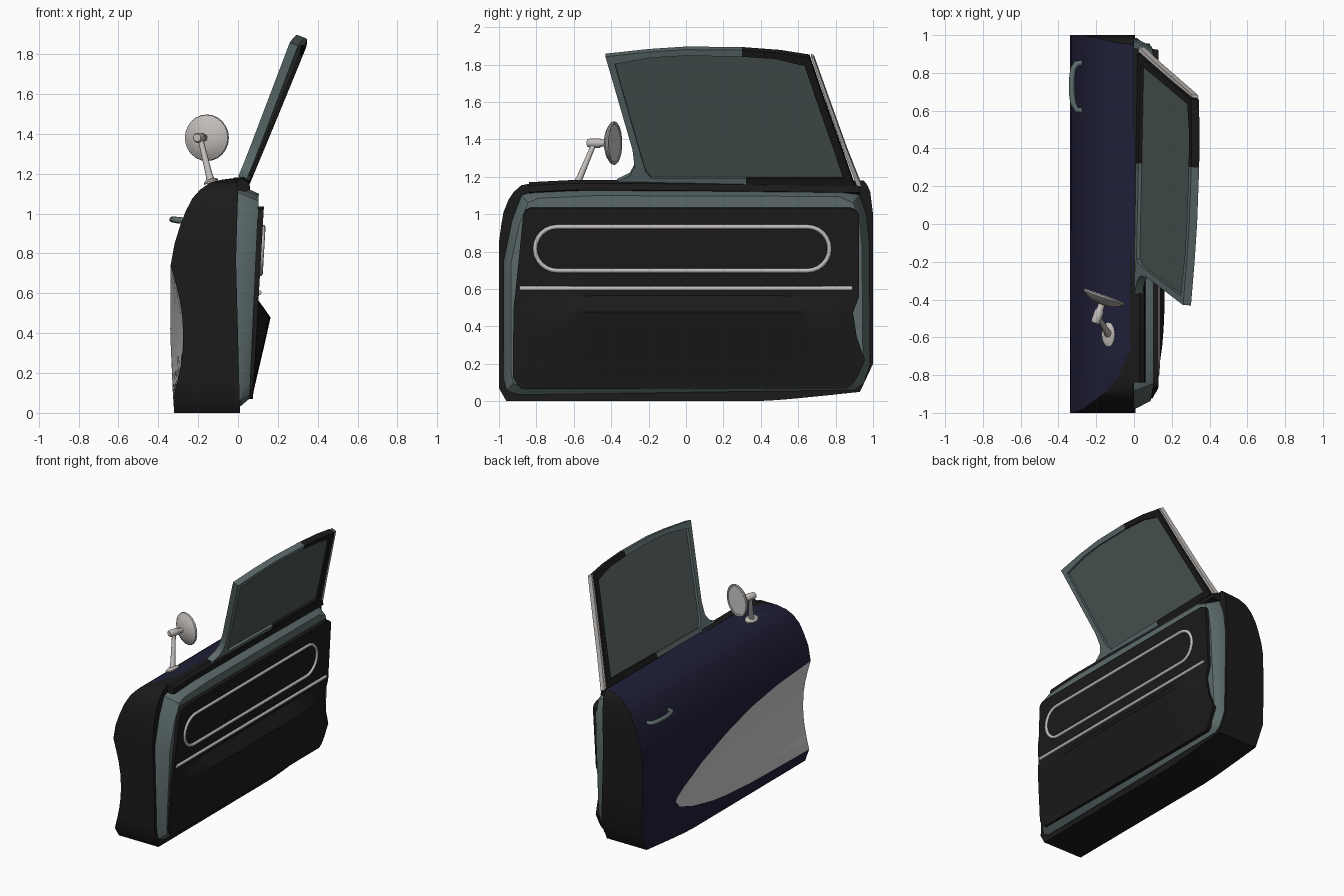
import bpy, bmesh, math
from mathutils import Vector

if "Cube" in bpy.data.objects:
    bpy.data.objects.remove(bpy.data.objects["Cube"])


def mat(name, r, g, b):
    m = bpy.data.materials.new(name)
    m.diffuse_color = (r, g, b, 1)
    m.use_nodes = True
    m.node_tree.nodes["Principled BSDF"].inputs["Base Color"].default_value = m.diffuse_color
    return m


NAVY = mat("navy paint", .014, .014, .04)
BLACK = mat("black trim", .0105, .0105, .0105)
TEAL = mat("grey teal", .11, .15, .15)
GLASS = mat("window glass", .075, .1, .095)
CHROME = mat("chrome", .53, .5, .48)
SILVER = mat("silver cove", .62, .62, .62)


def interp(table, v):
    if v <= table[0][0]:
        return table[0][1]
    for (a, p), (b, q) in zip(table, table[1:]):
        if v <= b:
            return p + (q - p) * (v - a) / (b - a)
    return table[-1][1]


def finish(bm, name, mats, thick=0, angle=35):
    bmesh.ops.remove_doubles(bm, verts=bm.verts, dist=1e-4)
    bmesh.ops.recalc_face_normals(bm, faces=bm.faces)
    me = bpy.data.meshes.new(name)
    bm.to_mesh(me)
    bm.free()
    ob = bpy.data.objects.new(name, me)
    bpy.context.collection.objects.link(ob)
    for m in mats:
        me.materials.append(m)
    bpy.ops.object.select_all(action='DESELECT')
    ob.select_set(True)
    bpy.context.view_layer.objects.active = ob
    if thick:
        s = ob.modifiers.new("thickness", 'SOLIDIFY')
        s.thickness, s.offset = thick, 0
        bpy.ops.object.modifier_apply(modifier=s.name)
    bpy.ops.object.shade_smooth_by_angle(angle=math.radians(angle))
    return ob


def grid(bm, rows, pick=lambda i, j: 0):
    vs = [[bm.verts.new(p) for p in r] for r in rows]
    for i in range(len(vs) - 1):
        for j in range(len(vs[0]) - 1):
            f = bm.faces.new((vs[i][j], vs[i][j + 1], vs[i + 1][j + 1], vs[i + 1][j]))
            f.material_index = pick(i, j)


def strip(name, a, b, m, thick, fx):
    """Plate between two (y, z) edges, laid on the surface x = fx(y, z)."""
    bm = bmesh.new()
    grid(bm, [[(fx(y, z), y, z) for y, z in e] for e in (a, b)])
    return finish(bm, name, [m], thick)


def lathe(name, prof, loc, axis, m, n=24):
    """Turn (radius, height) points about an axis starting at loc."""
    q = Vector(axis).to_track_quat('Z', 'Y')
    bm = bmesh.new()
    grid(bm, [[Vector(loc) + q @ Vector((r * math.cos(2 * math.pi * k / n), r * math.sin(2 * math.pi * k / n), h))
               for k in range(n + 1)] for r, h in prof])
    return finish(bm, name, [m])


def tube(name, pts, radius, m, cyclic=False):
    cu = bpy.data.curves.new(name, 'CURVE')
    cu.dimensions, cu.bevel_depth, cu.bevel_resolution, cu.use_fill_caps = '3D', radius, 2, True
    sp = cu.splines.new('POLY')
    sp.points.add(len(pts) - 1)
    for p, c in zip(sp.points, pts):
        p.co = (*c, 1)
    sp.use_cyclic_u = cyclic
    cu.materials.append(m)
    ob = bpy.data.objects.new(name, cu)
    bpy.context.collection.objects.link(ob)
    bpy.ops.object.select_all(action='DESELECT')
    ob.select_set(True)
    bpy.context.view_layer.objects.active = ob
    bpy.ops.object.convert(target='MESH')


# Door shell: outer skin with a scooped silver cove, black jambs and inner face
OUT = [(0, -.32), (.1, -.327), (.4, -.34), (.74, -.338), (.85, -.318), (.94, -.29), (1.01, -.263),
       (1.075, -.23), (1.12, -.19), (1.155, -.14), (1.17, -.08), (1.18, 0)]
INN = [(0, .01), (.77, -.01), (1.1, 0), (1.18, 0)]
FRONT = [(0, -.96), (.06, -1), (.85, -1), (1.0, -.98), (1.075, -.95), (1.12, -.92), (1.155, -.88), (1.17, -.8), (1.18, -.62)]
REAR = [(0, .93), (.2, 1), (1.0, 1), (1.12, .985), (1.155, .97), (1.18, .95)]
HI = [(-1, .74), (-.6, .71), (-.29, .66), (0, .58), (.3, .47), (.5, .37), (.58, .32), (.6, .29)]
LO = [(-1, .07), (-.3, .085), (.1, .115), (.4, .18), (.55, .235), (.6, .29)]
YS = [-1, -.8, -.6, -.45, -.29, -.15, 0, .15, .3, .4, .5, .55, .58, .6, .8, .9, 1]
FIXED = [.78, .85, .94, 1.01, 1.075, 1.12, 1.155, 1.17, 1.18]
outer, inner = [], []
for k in range(11 + len(FIXED)):
    ro, ri = [], []
    for y in YS:
        dent = 0
        if 1 <= k <= 9:
            f = (k - 1) / 8
            z = interp(LO, y) * (1 - f) + interp(HI, y) * f
            z -= .09 * max(0, y - .6) / .4
            dent = .065 * math.sin(math.pi * f) * max(0, (.6 - y) / 1.6)
        elif k == 10:
            z = (interp(HI, y) + .78) / 2
        else:
            zr = 0 if k == 0 else FIXED[k - 11]
            y0, y1 = interp(FRONT, zr), interp(REAR, zr)
            y = y0 + (y1 - y0) * (y + 1) / 2
            z = interp([(.4, 0), (.6, .015), (.93, .05)], y) if k == 0 else zr
        ro.append((interp(OUT, z) + dent, y, z))
        ri.append((interp(INN, z), y, z))
    outer.append(ro)
    inner.append(ri)
bm = bmesh.new()
grid(bm, outer, lambda i, j: 2 if 1 <= i <= 8 and YS[j] < .59 else 0)
grid(bm, inner, lambda i, j: 1)
grid(bm, [outer[0], inner[0]], lambda i, j: 1)
for e in (0, -1):
    grid(bm, [[r[e] for r in outer], [r[e] for r in inner]], lambda i, j: 1)
finish(bm, "door_shell", [NAVY, BLACK, SILVER])


# Teal inner casing
def casing(z):
    return .055 + .045 * z


def panel(z):
    return .07 + .058 * z


EDGE = [(-.9, .035), (-.96, .06), (-.975, .12), (-.975, .75), (-.93, .97), (-.88, 1.1), (-.82, 1.125), (-.5, 1.14),
        (.85, 1.135), (.93, 1.1), (.965, 1.0), (.98, .85), (.985, .2), (.95, .1), (.9, .06)]
bm = bmesh.new()
rim = [(y * .96, .56 + (z - .56) * .93) for y, z in EDGE]
loops = [[(-.02, y, z) for y, z in EDGE], [(.015, y, z) for y, z in EDGE], [(casing(z), y, z) for y, z in rim]]
grid(bm, [l + l[:1] for l in loops])
bm.faces.new([bm.verts.new(p) for p in loops[2]])
finish(bm, "inner_casing", [TEAL])

# Black trim panel with the map-pocket bulge in its lower half
LEFT = [(.07, -.88), (.1, -.915), (.13, -.925), (.5, -.92), (1.0, -.87), (1.02, -.86), (1.035, -.83)]
RIGHT = [(.07, .86), (.1, .9), (.22, .955), (.35, .91), (.475, .89), (.56, .925), (1.0, .925), (1.02, .91), (1.035, .88)]
rows = []
for z in [.07, .09, .13, .22, .35, .475, .515, .56, .7, .9, 1.0, 1.02, 1.035]:
    a, b = interp(LEFT, z), interp(RIGHT, z)
    ys = [a + (b - a) * k / 20 for k in range(21)]
    bulge = interp([(.1, 0), (.475, .066), (.56, 0)], z)
    rows.append([(panel(z) - .015 + bulge * max(0, 1 - abs(y / .88) ** 5), y, z) for y in ys])
bm = bmesh.new()
grid(bm, rows)
finish(bm, "trim_panel", [BLACK], .03)

# Chrome trim loop and bar on the panel
loop = []
for cy, start in ((.65, -90), (-.69, 90)):
    for k in range(13):
        a = math.radians(start + 15 * k)
        z = .815 + .117 * math.sin(a)
        loop.append((panel(z) + .002, cy + .117 * math.cos(a), z))
tube("trim_loop", loop, .012, CHROME, True)
tube("trim_bar", [(panel(.6) + .002, y, .603) for y in (-.89, .89)], .012, CHROME)

# Black ledge along the belt line
bm = bmesh.new()
sec = [(-.03, 1.11), (-.02, 1.18), (.03, 1.183), (.055, 1.165), (.06, 1.13)]
ends = [[(x, y, z - d) for x, z in sec] for y, d in ((-.84, .012), (-.6, 0), (0, .003), (.93, .015))]
grid(bm, [e + e[:1] for e in ends])
for e in (ends[0], ends[-1]):
    bm.faces.new([bm.verts.new(p) for p in e])
finish(bm, "belt_ledge", [BLACK])


# Window frame and glass, on a plane leaning inward
def lean(y, z):
    return .03 + .02 * y + (z - 1.18) * (.4 + .03 * y)


strip("front_pillar_and_roof_rail",
      [(-.37, 1.18), (-.30, 1.215), (-.275, 1.26), (-.285, 1.35), (-.43, 1.85), (-.2, 1.875), (0, 1.888), (.3, 1.885)],
      [(-.1, 1.18), (-.18, 1.195), (-.215, 1.235), (-.235, 1.3), (-.38, 1.81), (-.18, 1.845), (0, 1.855), (.3, 1.85)],
      TEAL, .045, lean)
strip("rear_pillar", [(.3, 1.885), (.5, 1.87), (.66, 1.845), (.74, 1.61), (.83, 1.36), (.9, 1.16)],
      [(.3, 1.85), (.48, 1.838), (.635, 1.80), (.71, 1.58), (.79, 1.35), (.85, 1.17)], BLACK, .045, lean)
strip("rear_chrome_strip", [(.668, 1.85), (.748, 1.61), (.838, 1.36), (.912, 1.16)],
      [(.683, 1.845), (.767, 1.61), (.857, 1.36), (.938, 1.155)], CHROME, .035, lean)
strip("front_sill", [(-.2, 1.165), (.32, 1.165)], [(-.2, 1.2), (.32, 1.2)], TEAL, .045, lean)
strip("rear_sill", [(.32, 1.16), (.9, 1.16)], [(.32, 1.2), (.88, 1.2)], BLACK, .045, lean)
strip("window_glass", [(-.17, 1.18), (-.225, 1.25), (-.275, 1.43), (-.335, 1.63), (-.39, 1.82), (-.19, 1.855), (0, 1.865)],
      [(.86, 1.18), (.83, 1.25), (.77, 1.43), (.7, 1.63), (.645, 1.82), (.48, 1.85), (.3, 1.86)], GLASS, .008, lean)

# Door mirror: dished head, glass, knob, stem and foot
head, nrm = Vector((-.16, -.395, 1.38)), Vector((.33, .94, 0)).normalized()
lathe("mirror_head", [(0, -.035), (.05, -.03), (.09, -.014), (.114, .003), (.117, .012), (.112, .018), (.1, .016), (.098, .008), (0, .008)],
      head, nrm, CHROME)
lathe("mirror_glass", [(0, .008), (.1, .008), (.1, .013), (0, .013)], head, nrm, SILVER)
lathe("mirror_knob", [(0, 0), (.02, .002), (.025, .015), (.025, .07), (.018, .08), (.018, .12)],
      head - nrm * .14, nrm, CHROME, 16)
foot, top = Vector((-.135, -.585, 1.155)), Vector((-.19, -.49, 1.38))
lathe("mirror_stem", [(.022, 0), (.017, .05), (.013, .25), (0, .25)], foot, top - foot, CHROME, 12)
pad = lathe("mirror_foot", [(.045, 0), (.045, .008), (.03, .018), (0, .02)], (0, 0, 0), (-.25, 0, 1), CHROME, 20)
pad.location, pad.scale = (-.135, -.585, 1.155), (.8, 1.4, 1)

# Outside door handle
tube("door_handle", [(-.275, .6, .965), (-.305, .605, .967), (-.322, .64, .97), (-.329, .7, .97), (-.329, .76, .97),
                     (-.322, .82, .97), (-.305, .848, .967), (-.275, .852, .965)], .016, TEAL)
